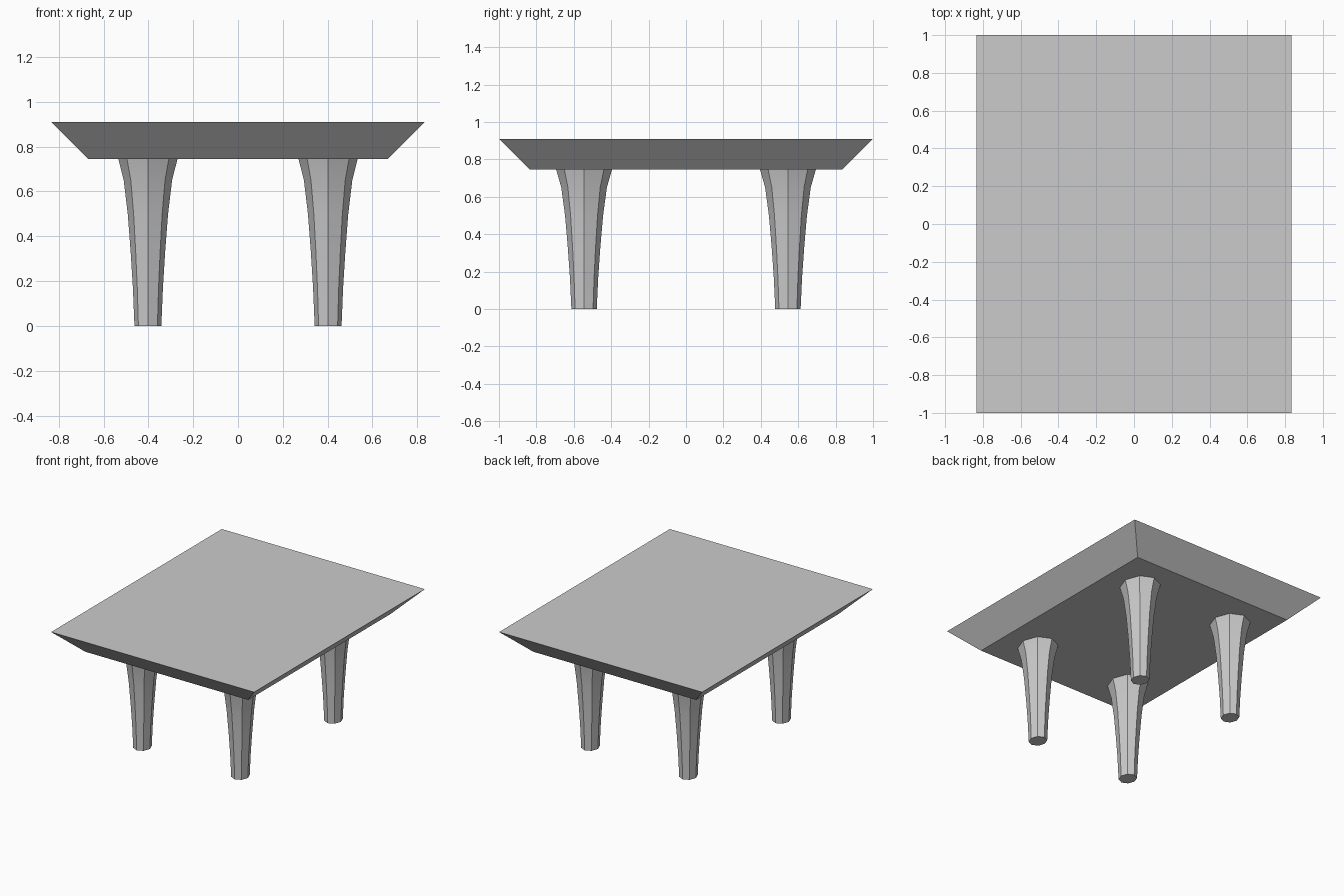
import bpy, bmesh
from math import cos, sin, pi

cube = bpy.data.objects.get("Cube")
if cube:
    bpy.data.objects.remove(cube, do_unlink=True)

# One plain grey for the whole table
grey = bpy.data.materials.new("plain grey")
grey.use_nodes = True
colour = (0.6, 0.6, 0.6, 1)
grey.diffuse_color = colour
grey.node_tree.nodes["Principled BSDF"].inputs["Base Color"].default_value = colour


def loft(name, rings):
    """Skin a stack of vertex rings and cap both ends."""
    bm = bmesh.new()
    loops = [[bm.verts.new(p) for p in ring] for ring in rings]
    count = len(loops[0])
    for low, high in zip(loops, loops[1:]):
        for i in range(count):
            j = (i + 1) % count
            bm.faces.new((low[i], low[j], high[j], high[i]))
    bm.faces.new(loops[0][::-1])
    bm.faces.new(loops[-1])
    mesh = bpy.data.meshes.new(name)
    bm.to_mesh(mesh)
    bm.free()
    mesh.materials.append(grey)
    obj = bpy.data.objects.new(name, mesh)
    bpy.context.collection.objects.link(obj)
    return obj


def rectangle(x, y, z):
    return [(-x, -y, z), (x, -y, z), (x, y, z), (-x, y, z)]


def oval(radius, z, sides=8):
    angles = [2 * pi * i / sides for i in range(sides)]
    return [(radius * cos(a), 1.13 * radius * sin(a), z) for a in angles]


# Table top with sides that slope inward underneath
UNDERSIDE, TOP = 0.745, 0.91
loft("table_top", [rectangle(0.668, 0.835, UNDERSIDE), rectangle(0.833, 1.0, TOP)])

# Flared eight-sided legs
profile = [(0.06, 0), (0.067, 0.17), (0.077, 0.33), (0.09, 0.5),
           (0.108, 0.65), (0.132, UNDERSIDE)]
for end, y in (("front", -0.545), ("back", 0.545)):
    for side, x in (("right", -0.402), ("left", 0.402)):
        leg = loft(f"{end}_{side}_leg", [oval(r, z) for r, z in profile])
        leg.location = (x, y, 0)
        bpy.ops.object.select_all(action="DESELECT")
        leg.select_set(True)
        bpy.context.view_layer.objects.active = leg
        bpy.ops.object.shade_smooth_by_angle(angle=pi / 9)
